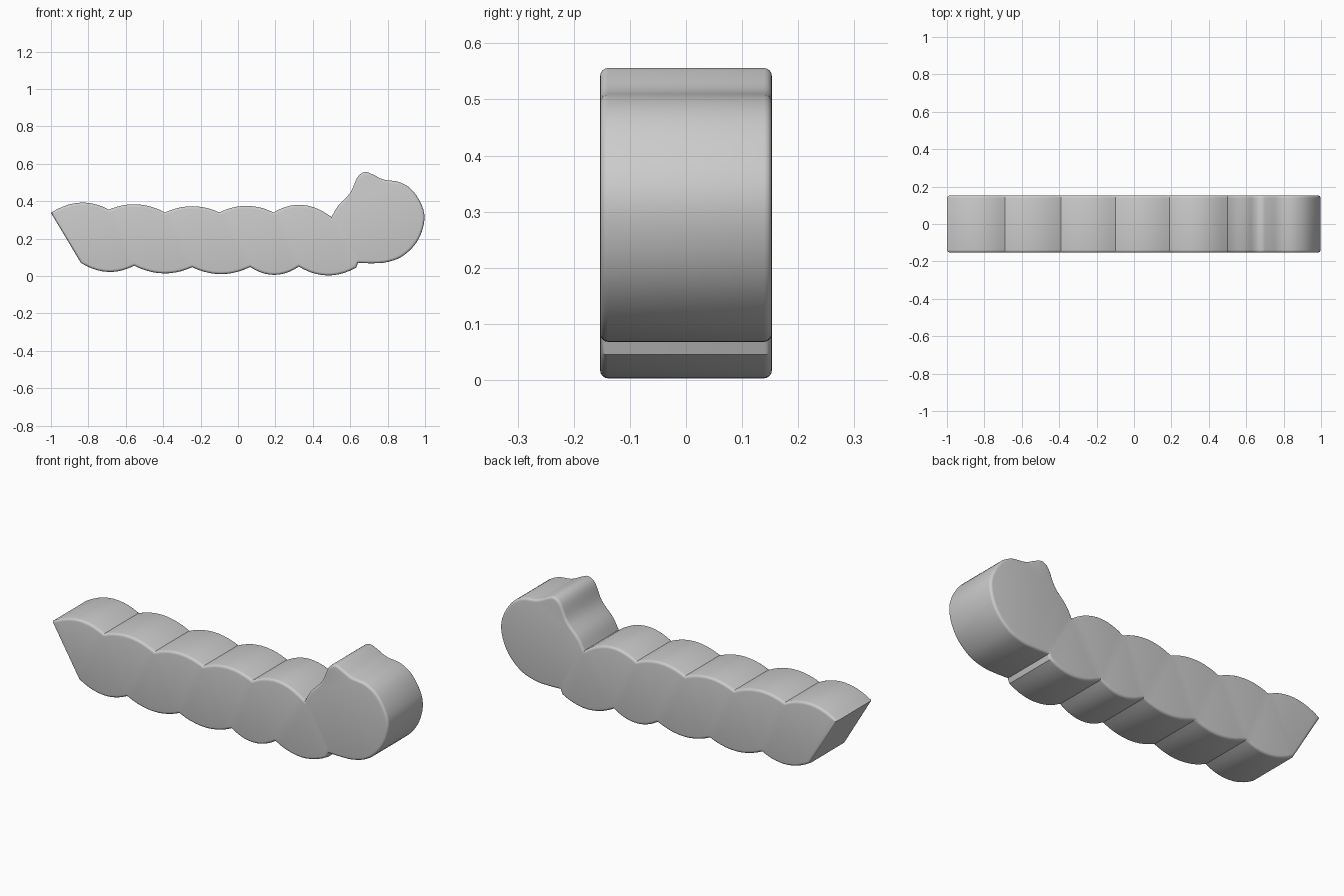
import bpy, bmesh

if "Cube" in bpy.data.objects:
    bpy.data.objects.remove(bpy.data.objects["Cube"])

HALF = 0.153  # half thickness along y


def humps(knots, steps=10):
    """Arcs through (valley, extreme, valley...) given as (x, z) valleys and extreme heights."""
    pts = []
    for (x0, z0), peak, (x1, z1) in zip(knots[0::2], knots[1::2], knots[2::2]):
        for i in range(steps):
            t = i / steps
            bulge = peak - (z0 + z1) / 2
            pts.append((x0 + (x1 - x0) * t, z0 + (z1 - z0) * t + 4 * bulge * t * (1 - t)))
    return pts


def smooth(ctrl, steps=4):
    """Catmull-Rom spline through the control points."""
    p = [ctrl[0]] + ctrl + [ctrl[-1]]
    pts = []
    for a, b, c, d in zip(p, p[1:], p[2:], p[3:]):
        for i in range(steps):
            t = i / steps
            pts.append(tuple(0.5 * (2 * q + (r - o) * t + (2 * o - 5 * q + 4 * r - s) * t * t
                                    + (3 * q - o - 3 * r + s) * t ** 3)
                             for o, q, r, s in zip(a, b, c, d)))
    return pts


# Side outline: back humps, head with bump, belly humps, slanted tail
back = humps([(-1, .338), .392, (-.69, .355), .383, (-.39, .34), .373, (-.10, .34),
              .375, (.19, .34), .38, (.50, .315)])
head = smooth([(.50, .315), (.535, .375), (.60, .445), (.64, .53), (.68, .556), (.72, .543),
               (.78, .515), (.86, .503), (.925, .465), (.975, .395), (.997, .32), (.982, .235),
               (.94, .16), (.87, .10), (.79, .073), (.72, .068), (.642, .07)])
belly = humps([(.632, .045), .003, (.325, .05), .006, (.065, .048), .01, (-.245, .047),
               .014, (-.555, .055), .022, (-.84, .07)])
outline = back + head + [(.642, .07)] + belly + [(-.84, .07)]

# Extrude the outline into a slab and round both rims
bm = bmesh.new()
front = bm.faces.new([bm.verts.new((x, -HALF, z)) for x, z in outline])
ext = bmesh.ops.extrude_face_region(bm, geom=[front], use_keep_orig=True)
new_verts = [g for g in ext["geom"] if isinstance(g, bmesh.types.BMVert)]
bmesh.ops.translate(bm, verts=new_verts, vec=(0, 2 * HALF, 0))
bmesh.ops.recalc_face_normals(bm, faces=bm.faces)
rims = [e for e in bm.edges if abs(e.verts[0].co.y - e.verts[1].co.y) < 1e-5]
bmesh.ops.bevel(bm, geom=rims, offset=0.014, segments=4, profile=0.5,
                affect='EDGES', clamp_overlap=False)
bmesh.ops.recalc_face_normals(bm, faces=bm.faces)
bmesh.ops.triangulate(bm, faces=[f for f in bm.faces if len(f.verts) > 4])

mesh = bpy.data.meshes.new("caterpillar_body")
bm.to_mesh(mesh)
bm.free()
body = bpy.data.objects.new("caterpillar_body", mesh)
bpy.context.collection.objects.link(body)
bpy.context.view_layer.objects.active = body
body.select_set(True)
bpy.ops.object.shade_smooth_by_angle(angle=0.5)
